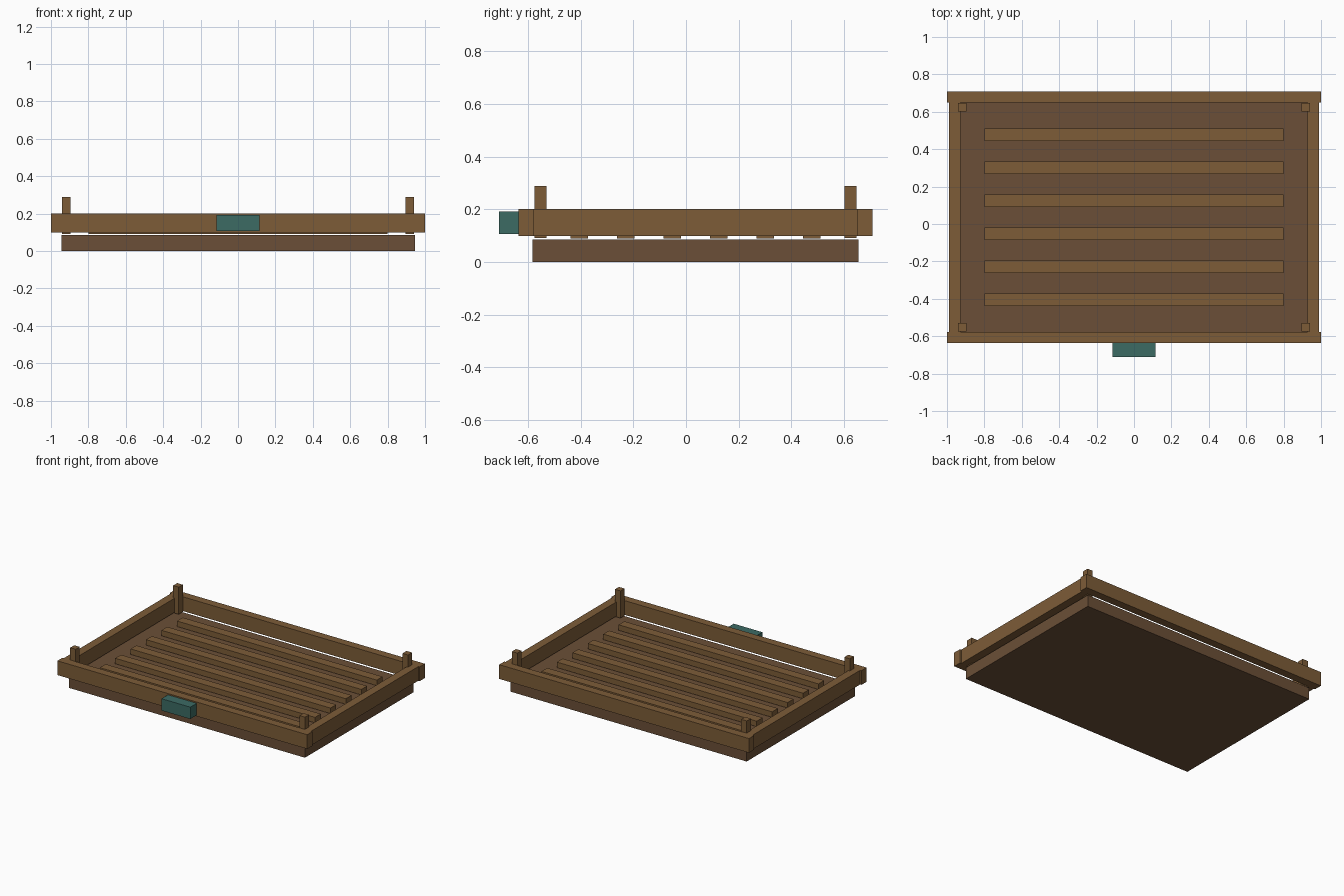
import bpy

if "Cube" in bpy.data.objects:
    bpy.data.objects.remove(bpy.data.objects["Cube"])

CY = 0.036  # middle of the frame in y; the handle sticks out in front


def material(name, rgb):
    m = bpy.data.materials.new(name)
    m.diffuse_color = (*rgb, 1)
    m.use_nodes = True
    m.node_tree.nodes["Principled BSDF"].inputs["Base Color"].default_value = m.diffuse_color
    return m


dark_wood = material("dark_wood", (0.147, 0.078, 0.038))
light_wood = material("light_wood", (0.205, 0.107, 0.039))
teal = material("teal", (0.045, 0.147, 0.127))


def box(name, x, y, z, mat):
    """Box from (min, max) pairs."""
    lo, hi = zip(x, y, z)
    bpy.ops.mesh.primitive_cube_add(size=1, location=[(a + b) / 2 for a, b in zip(lo, hi)])
    ob = bpy.context.object
    ob.name = name
    ob.scale = [b - a for a, b in zip(lo, hi)]
    bpy.ops.object.transform_apply(location=False, rotation=False, scale=True)
    ob.data.materials.append(mat)
    return ob


def span(centre, size):
    return centre - size / 2, centre + size / 2


# Solid base slab
box("base", (-0.945, 0.945), span(CY, 1.24), (0, 0.085), dark_wood)

# Frame rails
for side, s in (("front", -1), ("back", 1)):
    box(side + "_rail", (-1, 1), span(CY + s * 0.643, 0.059), (0.098, 0.201), light_wood)
for side, s in (("left", -1), ("right", 1)):
    box(side + "_rail", span(s * 0.959, 0.061), span(CY, 1.227), (0.098, 0.201), light_wood)

# Corner posts
for xn, sx in (("left", -1), ("right", 1)):
    for yn, sy in (("front", -1), ("back", 1)):
        box(f"{yn}_{xn}_post", span(sx * 0.918, 0.044), span(CY + sy * 0.589, 0.046),
            (0.092, 0.289), light_wood)

# Slats across the floor
for i in range(6):
    box(f"slat_{i + 1}", (-0.8, 0.8), span(CY + (i - 2.5) * 0.1765, 0.066),
        (0.09, 0.13), light_wood)

# Front handle
box("handle", (-0.115, 0.115), (-0.71, -0.634), (0.106, 0.192), teal)
